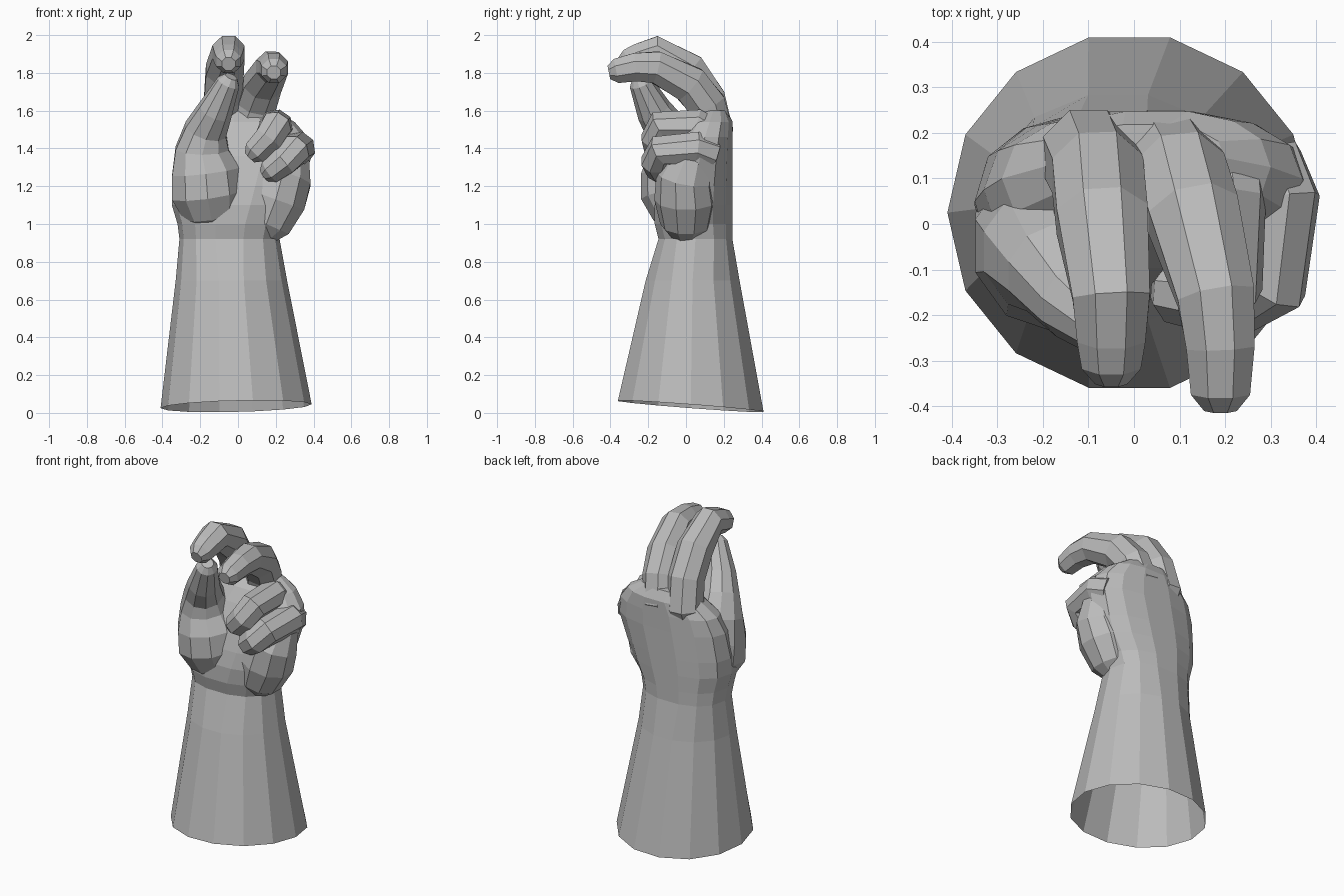
import bpy, bmesh
from math import sin, cos, pi, copysign
from mathutils import Vector

cube = bpy.data.objects.get("Cube")
if cube:
    bpy.data.objects.remove(cube)

GREY = (0.5, 0.5, 0.5, 1)
skin = bpy.data.materials.new("plain grey")
skin.use_nodes = True
skin.diffuse_color = GREY
skin.node_tree.nodes["Principled BSDF"].inputs["Base Color"].default_value = GREY


def skin_rings(name, rings, close_start=True):
    """Bridge a list of equal point rings into a flat shaded body."""
    bm = bmesh.new()
    loops = [[bm.verts.new(point) for point in ring] for ring in rings]
    count = len(loops[0])
    for lower, upper in zip(loops, loops[1:]):
        for i in range(count):
            j = (i + 1) % count
            bm.faces.new((lower[i], lower[j], upper[j], upper[i]))
    bm.faces.new(loops[-1])
    if close_start:
        bm.faces.new(loops[0][::-1])
    bmesh.ops.recalc_face_normals(bm, faces=bm.faces)
    mesh = bpy.data.meshes.new(name)
    bm.to_mesh(mesh)
    bm.free()
    mesh.materials.append(skin)
    obj = bpy.data.objects.new(name, mesh)
    bpy.context.collection.objects.link(obj)


def oval(z, left, right, front, back=.25, power=.85, tilt=0, sides=14):
    """Level ring inside a box; power below 1 squares it off."""
    ring = []
    for i in range(sides):
        angle = 2 * pi * i / sides
        c, s = cos(angle), sin(angle)
        x = (left + right) / 2 + (right - left) / 2 * copysign(abs(c) ** power, c)
        y = (front + back) / 2 + (back - front) / 2 * copysign(abs(s) ** power, s)
        ring.append((x, y, z + tilt * (c / 3 - s)))
    return ring


def limb(name, path, radii, sides=8, across=(1, 0, 0)):
    """Sweep a polygon along a path and finish it with a rounded tip."""
    points = [Vector(point) for point in path]
    last_direction = (points[-1] - points[-2]).normalized()
    points.append(points[-1] + last_direction * radii[-1] * .6)
    radii = [*radii, radii[-1] * .55]
    rings = []
    for i, point in enumerate(points):
        ahead = points[min(i + 1, len(points) - 1)] - point
        behind = point - points[max(i - 1, 0)]
        tangent = (ahead.normalized() + behind.normalized()).normalized()
        u = Vector(across)
        u = (u - tangent * u.dot(tangent)).normalized()
        v = tangent.cross(u)
        radius = radii[i] / cos(pi / sides)
        ring = []
        for k in range(sides):
            angle = 2 * pi * (k + .5) / sides
            ring.append(point + radius * (u * cos(angle) + v * sin(angle)))
        rings.append(ring)
    skin_rings(name, rings)


# Forearm, wrist and the back of the hand, open at the bottom
skin_rings("forearm_and_palm", [
    oval(.035, -.41, .39, -.37, back=.42, power=1, tilt=.03),
    oval(.7, -.33, .26, -.22, back=.29, power=1),
    oval(.92, -.31, .22, -.15),
    oval(1, -.32, .24, -.17),
    oval(1.1, -.35, .3, -.17),
    oval(1.2, -.35, .34, -.15),
    oval(1.36, -.33, .39, -.1),
    oval(1.46, -.29, .37, -.05),
    oval(1.54, -.2, .3, 0),
    oval(1.6, -.15, .2, .07, back=.22),
], close_start=False)

# Thumb with the mound at its base
limb("thumb", [
    (-.13, 0, 1), (-.14, -.02, 1.06), (-.16, -.04, 1.16), (-.17, -.05, 1.28),
    (-.19, -.06, 1.4), (-.17, -.1, 1.5), (-.12, -.17, 1.6), (-.05, -.24, 1.75),
], radii=[.1, .15, .19, .18, .14, .11, .09, .06], sides=10)

# Heel of the hand under the little finger
limb("palm_heel", [
    (.12, 0, .94), (.15, 0, 1), (.2, 0, 1.13), (.24, 0, 1.25), (.27, .04, 1.36),
], radii=[.08, .13, .16, .15, .11], sides=10)

# Raised fingers hooking forward
raised = [.08, .1, .1, .1, .085, .075, .065]
limb("index_finger", [
    (-.1, .12, 1.4), (-.1, .15, 1.5), (-.08, .11, 1.66), (-.07, .01, 1.81),
    (-.05, -.16, 1.91), (-.05, -.25, 1.88), (-.05, -.31, 1.86),
], raised)
limb("middle_finger", [
    (.07, .12, 1.4), (.07, .15, 1.5), (.1, .11, 1.63), (.13, .02, 1.74),
    (.18, -.16, 1.83), (.19, -.27, 1.83), (.19, -.37, 1.81),
], raised)

# Fingers folded into the palm
folded = [.09, .085, .08, .075, .065]
slant = (.8, 0, -.6)
limb("ring_finger", [
    (.19, .14, 1.46), (.2, .05, 1.52), (.2, -.13, 1.52), (.16, -.16, 1.45), (.09, -.15, 1.38),
], folded, across=slant)
limb("little_finger", [
    (.28, .13, 1.37), (.32, .05, 1.4), (.3, -.13, 1.39), (.24, -.16, 1.33), (.17, -.14, 1.28),
], folded, across=slant)
